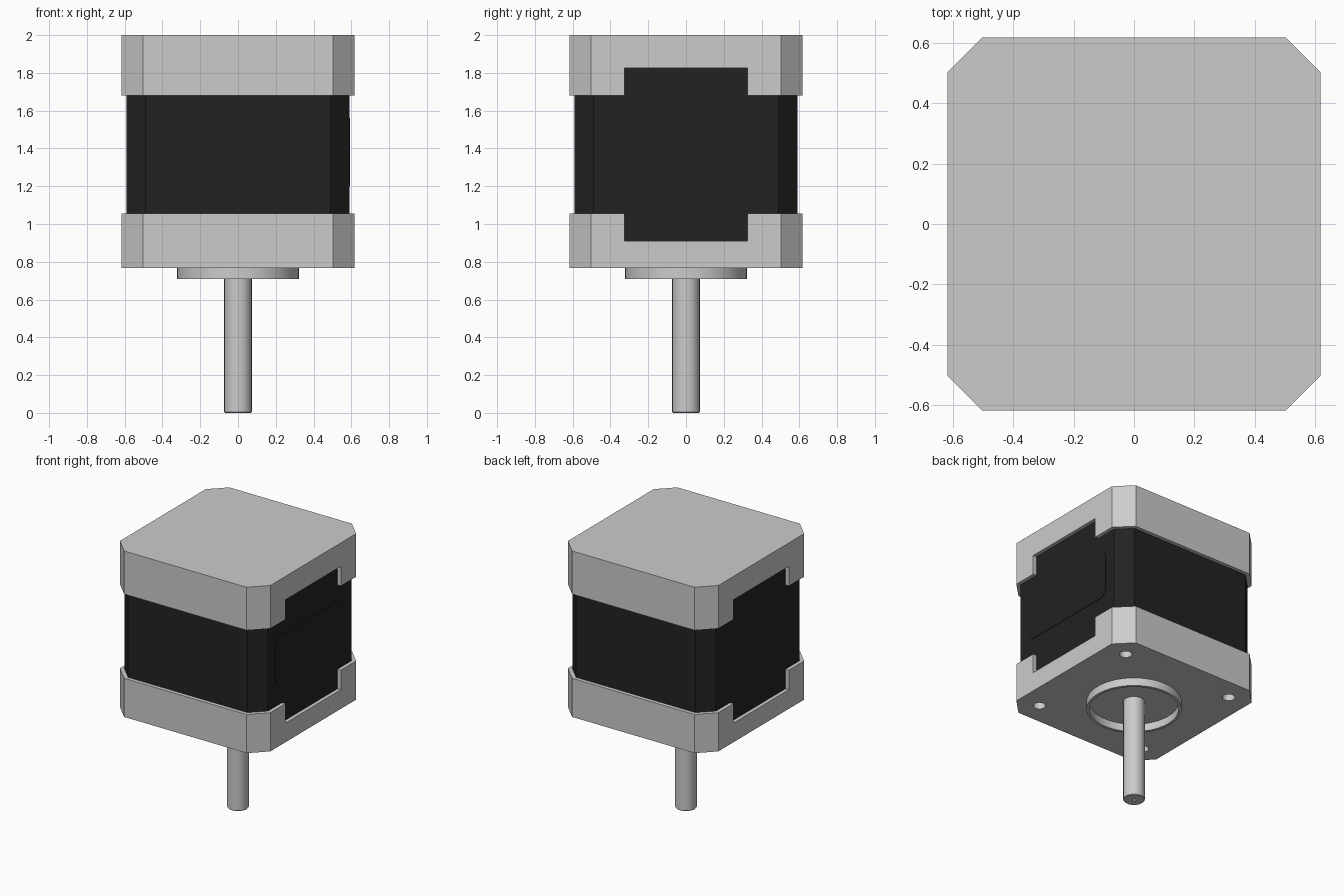
import bpy, bmesh, math
from mathutils import Vector

if "Cube" in bpy.data.objects:
    bpy.data.objects.remove(bpy.data.objects["Cube"])

black = bpy.data.materials.new("black_laminate")
black.diffuse_color = (0.016, 0.016, 0.016, 1)
black.use_nodes = True
black.node_tree.nodes["Principled BSDF"].inputs["Base Color"].default_value = black.diffuse_color


def finish(name, bm, mat=None, smooth=False, helper=False):
    bmesh.ops.recalc_face_normals(bm, faces=bm.faces)
    me = bpy.data.meshes.new(name)
    bm.to_mesh(me)
    bm.free()
    ob = bpy.data.objects.new(name, me)
    bpy.context.collection.objects.link(ob)
    if mat:
        me.materials.append(mat)
    if helper:
        ob.hide_render = True
        ob.display_type = 'WIRE'
    if smooth:
        bpy.ops.object.select_all(action='DESELECT')
        ob.select_set(True)
        bpy.context.view_layer.objects.active = ob
        bpy.ops.object.shade_smooth_by_angle(angle=math.radians(35))
    return ob


def extrude(bm, points, offset):
    face = bm.faces.new([bm.verts.new(p) for p in points])
    res = bmesh.ops.extrude_face_region(bm, geom=[face], use_keep_orig=True)
    verts = [g for g in res["geom"] if isinstance(g, bmesh.types.BMVert)]
    bmesh.ops.translate(bm, verts=verts, vec=offset)


def octagon_block(name, half, flat, z0, z1, mat=None):
    bm = bmesh.new()
    pts = [(half, -flat), (half, flat), (flat, half), (-flat, half),
           (-half, flat), (-half, -flat), (-flat, -half), (flat, -half)]
    extrude(bm, [(x, y, z0) for x, y in pts], (0, 0, z1 - z0))
    return finish(name, bm, mat)


def add_box(bm, lo, hi):
    (x0, y0, z0), (x1, y1, z1) = lo, hi
    extrude(bm, [(x0, y0, z0), (x1, y0, z0), (x1, y1, z0), (x0, y1, z0)], (0, 0, z1 - z0))


def lathe(name, profile, steps=64):
    bm = bmesh.new()
    vs = [bm.verts.new((r, 0, z)) for r, z in profile]
    es = [bm.edges.new(p) for p in zip(vs, vs[1:])]
    bmesh.ops.spin(bm, geom=vs + es, cent=(0, 0, 0), axis=(0, 0, 1),
                   angle=math.tau, steps=steps)
    bmesh.ops.remove_doubles(bm, verts=bm.verts, dist=1e-5)
    return finish(name, bm, smooth=True)


# End caps and laminated body
rear_cap = octagon_block("rear_cap", 0.618, 0.503, 1.68, 2.0)
front_cap = octagon_block("front_cap", 0.618, 0.503, 0.768, 1.055)
octagon_block("body", 0.59, 0.49, 1.05, 1.685, black)

# Side notches in both caps
bm = bmesh.new()
for s in (-1, 1):
    add_box(bm, (s * 0.575, -0.325, 0.91), (s * 0.7, 0.325, 1.826))
notch_cutter = finish("notch_cutter", bm, helper=True)

# Screw holes in the mounting face
bm = bmesh.new()
for sx in (-1, 1):
    for sy in (-1, 1):
        res = bmesh.ops.create_cone(bm, cap_ends=True, segments=24,
                                    radius1=0.042, radius2=0.042, depth=0.25)
        bmesh.ops.translate(bm, verts=res["verts"],
                            vec=(sx * 0.455, sy * 0.455, 0.765))
hole_cutter = finish("hole_cutter", bm, helper=True)

for cap, cutters in ((rear_cap, [notch_cutter]), (front_cap, [notch_cutter, hole_cutter])):
    for cutter in cutters:
        mod = cap.modifiers.new(cutter.name, 'BOOLEAN')
        mod.operation = 'DIFFERENCE'
        mod.solver = 'EXACT'
        mod.object = cutter

# Black side panels filling the notches
bm = bmesh.new()
for s in (-1, 1):
    add_box(bm, (s * 0.56, -0.325, 0.91), (s * 0.5905, 0.325, 1.826))
finish("side_panels", bm, black)

# Blank rounded label plate on the right side
bm = bmesh.new()
pts = []
r = 0.07
for i, (cy, cz) in enumerate(((0.34, 1.49), (-0.34, 1.49), (-0.34, 1.27), (0.34, 1.27))):
    for k in range(7):
        a = math.radians(90 * i + 15 * k)
        pts.append((0.588, cy + r * math.cos(a), cz + r * math.sin(a)))
extrude(bm, pts, Vector((0.006, 0, 0)))
finish("label_plate", bm, black)

# Recessed pilot boss and output shaft
lathe("pilot_boss", [(0, 0.78), (0.322, 0.78), (0.322, 0.709), (0.302, 0.709),
                     (0.302, 0.766), (0, 0.766)])
lathe("shaft", [(0, 0.79), (0.073, 0.79), (0.073, 0.004), (0.069, 0),
                (0.014, 0), (0, 0.02)], 48)
